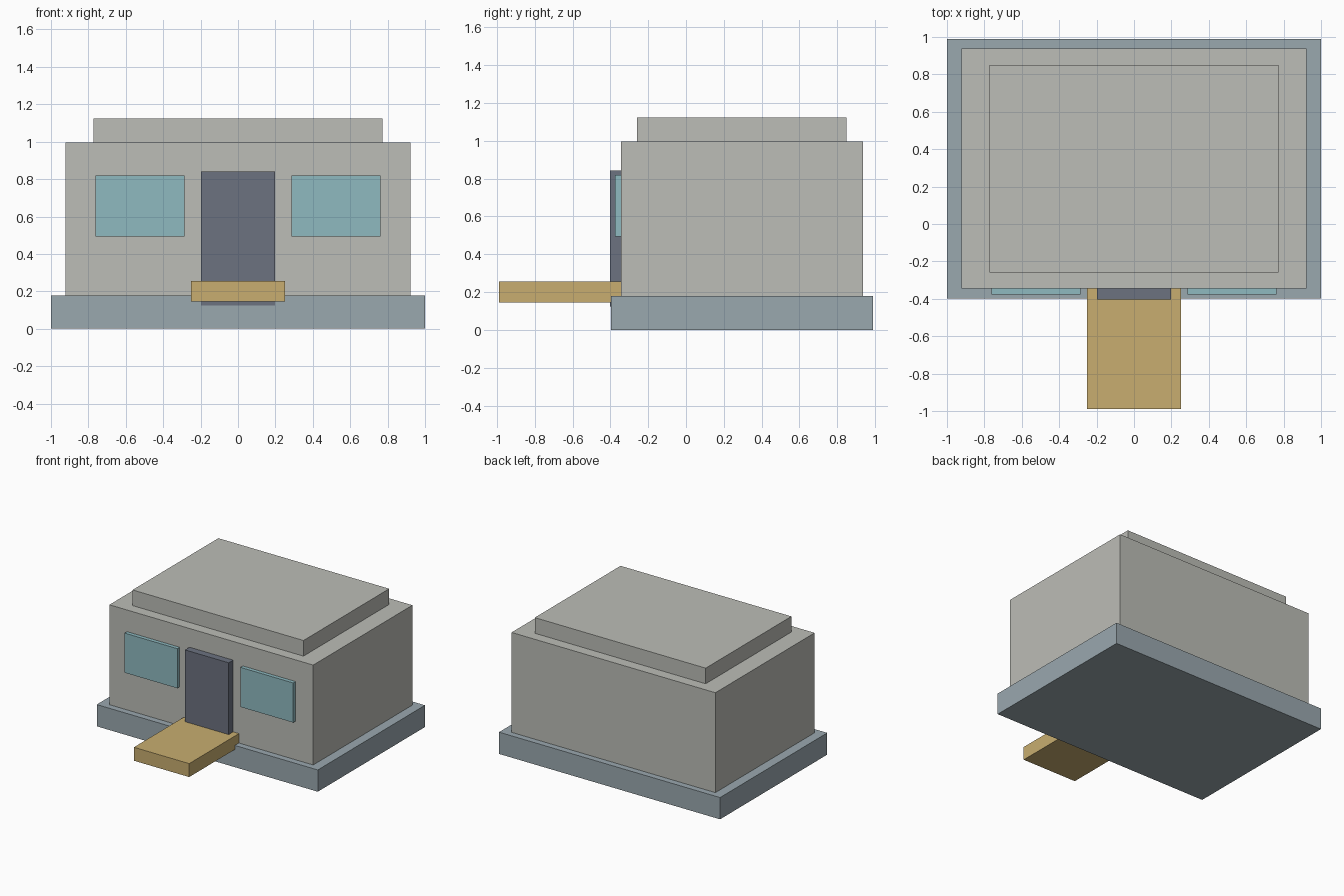
import bpy

if "Cube" in bpy.data.objects:
    bpy.data.objects.remove(bpy.data.objects["Cube"])


def material(name, rgb):
    # sRGB 0-255 to linear
    lin = [((c / 255 + 0.055) / 1.055) ** 2.4 for c in rgb]
    mat = bpy.data.materials.new(name)
    mat.diffuse_color = (*lin, 1.0)
    mat.use_nodes = True
    mat.node_tree.nodes["Principled BSDF"].inputs["Base Color"].default_value = mat.diffuse_color
    return mat


def box(name, mat, x, y, z):
    """Axis-aligned box from (min, max) pairs."""
    bpy.ops.mesh.primitive_cube_add(size=1)
    ob = bpy.context.object
    ob.name = ob.data.name = name
    for v in ob.data.vertices:
        v.co = [r[0] if c < 0 else r[1] for c, r in zip(v.co, (x, y, z))]
    ob.data.materials.append(mat)
    return ob


wall = material("warm grey wall", (188, 189, 183))
stone = material("blue grey stone", (154, 168, 175))
wood = material("tan wood", (200, 174, 112))
dark = material("dark slate", (108, 114, 128))
glass = material("teal glass", (143, 186, 192))

# Foundation, walls and stepped roof
box("foundation", stone, (-1, 1), (-0.397, 0.988), (0, 0.178))
box("walls", wall, (-0.922, 0.922), (-0.345, 0.937), (0.178, 0.995))
box("roof_slab", wall, (-0.773, 0.773), (-0.258, 0.85), (0.995, 1.123))

# Door and entrance platform
box("door", dark, (-0.198, 0.198), (-0.403, -0.335), (0.123, 0.842))
box("entrance_platform", wood, (-0.25, 0.25), (-0.988, -0.34), (0.145, 0.255))

# Windows either side of the door
for side, label in ((-1, "left"), (1, "right")):
    xs = sorted((side * 0.286, side * 0.763))
    box(f"{label}_window", glass, xs, (-0.376, -0.335), (0.494, 0.818))
